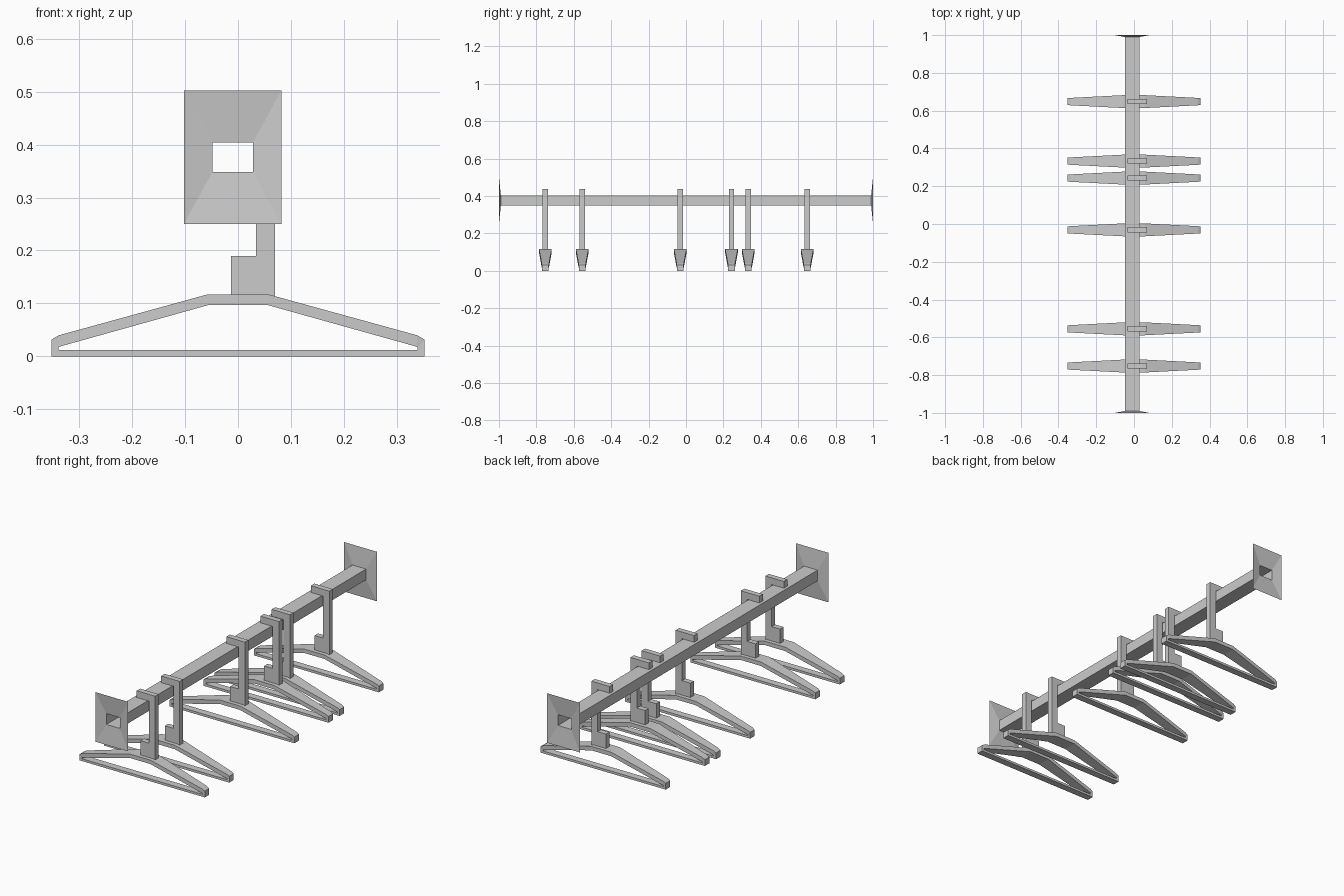
import bpy, bmesh

if "Cube" in bpy.data.objects:
    bpy.data.objects.remove(bpy.data.objects["Cube"])


def finish(name, bm, recalc=True):
    if recalc:
        bmesh.ops.recalc_face_normals(bm, faces=bm.faces)
    mesh = bpy.data.meshes.new(name)
    bm.to_mesh(mesh)
    bm.free()
    ob = bpy.data.objects.new(name, mesh)
    bpy.context.collection.objects.link(ob)
    return ob


def bridge(bm, a, b):
    n = len(a)
    for i in range(n):
        j = (i + 1) % n
        bm.faces.new((a[i], a[j], b[j], b[i]))


# Rail: open square tube flaring into a shallow wall flange at each end
def rail():
    bm = bmesh.new()
    cx, cz = -0.01, 0.376
    rings = []
    for y, hx, hz in ((-1, 0.092, 0.126), (-0.99, 0.038, 0.0275),
                      (0.99, 0.038, 0.0275), (1, 0.092, 0.126)):
        rings.append([bm.verts.new((cx + sx * hx, y, cz + sz * hz))
                      for sx, sz in ((-1, -1), (1, -1), (1, 1), (-1, 1))])
    for a, b in zip(rings, rings[1:]):
        bridge(bm, a, b)
    finish("rail_with_flanges", bm)


# Hook: flat profile with top arm, stem and foot block, extruded along y
def hook(y):
    profile = [(-0.013, 0.112), (0.07, 0.112), (0.07, 0.438), (-0.034, 0.438),
               (-0.034, 0.404), (0.034, 0.404), (0.034, 0.19), (-0.013, 0.19)]
    bm = bmesh.new()
    face = bm.faces.new([bm.verts.new((x, y - 0.014, z)) for x, z in profile])
    ext = bmesh.ops.extrude_face_region(bm, geom=[face])
    bmesh.ops.translate(bm, vec=(0, 0.028, 0),
                        verts=[v for v in ext["geom"] if isinstance(v, bmesh.types.BMVert)])
    finish("hanger_hook", bm)


# Hanger: closed triangular frame, widest at the top; points are x, z, half width
def hanger(y):
    outer = [(0.352, 0, 0.018), (0.352, 0.032, 0.018), (0.338, 0.040, 0.0195), (0.058, 0.117, 0.034)]
    inner = [(0.339, 0.012, 0.018), (0.339, 0.017, 0.018), (0.337, 0.0185, 0.0195), (0.056, 0.097, 0.034)]
    bm = bmesh.new()

    def ring(half, side):
        pts = half + [(-x, z, w) for x, z, w in reversed(half)]
        return [bm.verts.new((x, y + side * w, z)) for x, z, w in pts]

    of, inf, ib, ob = ring(outer, -1), ring(inner, -1), ring(inner, 1), ring(outer, 1)
    for a, b in ((of, inf), (inf, ib), (ib, ob), (ob, of)):
        bridge(bm, a, b)
    finish("hanger_frame", bm)


rail()
for y in (-0.752, -0.555, -0.031, 0.243, 0.333, 0.648):
    hook(y)
    hanger(y)
